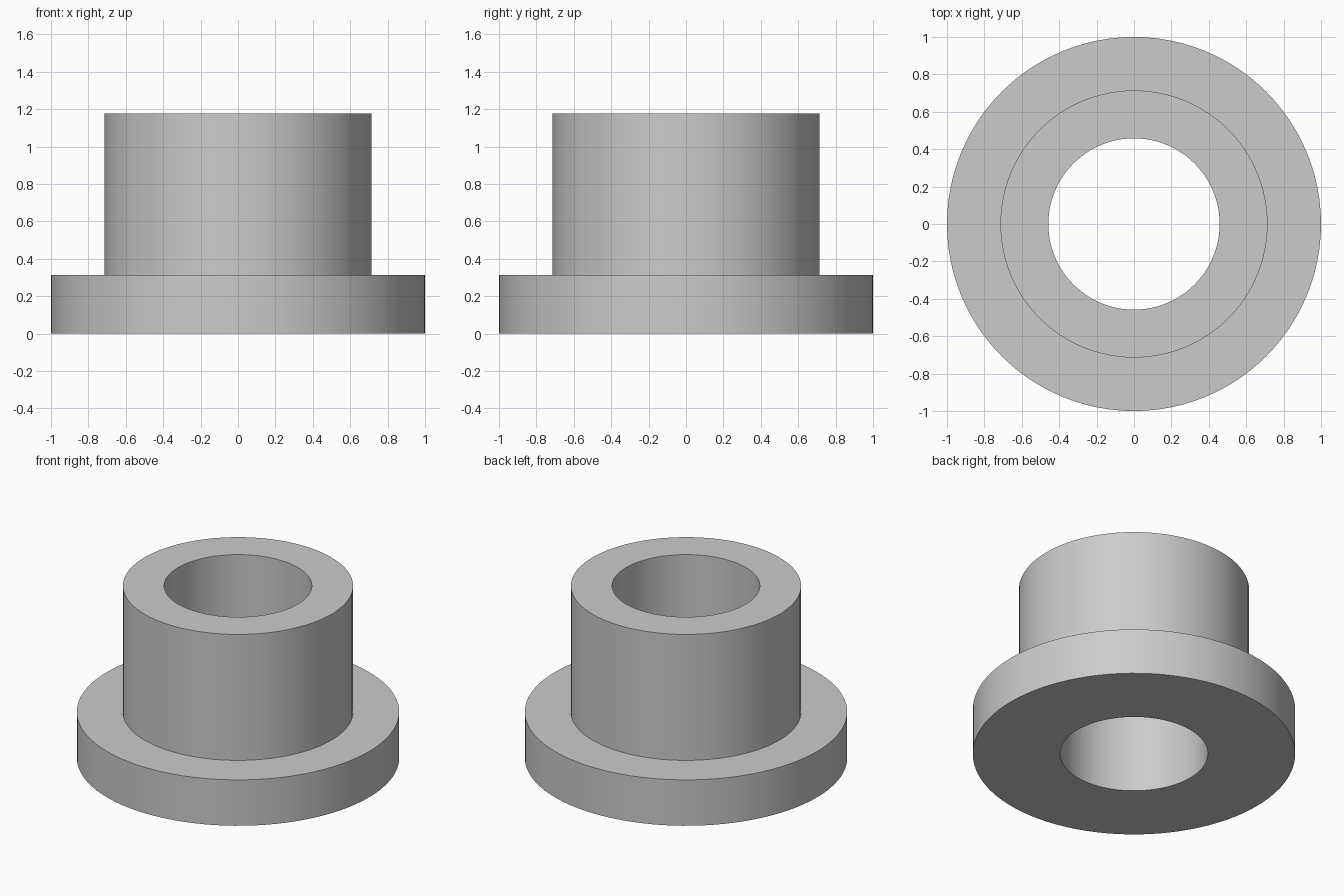
import bpy
import bmesh
from math import pi, radians

SEGMENTS = 96

default = bpy.data.objects.get("Cube")
if default:
    bpy.data.objects.remove(default, do_unlink=True)

# Plain grey material
grey = bpy.data.materials.new("plain grey")
grey.use_nodes = True
colour = (0.6, 0.6, 0.6, 1.0)
grey.diffuse_color = colour
grey.node_tree.nodes["Principled BSDF"].inputs["Base Color"].default_value = colour


def lathe(name, profile, material):
    """Spin a closed (radius, height) profile around the z axis."""
    bm = bmesh.new()
    verts = [bm.verts.new((r, 0, z)) for r, z in profile]
    edges = [bm.edges.new((v, verts[i - 1])) for i, v in enumerate(verts)]
    bmesh.ops.spin(bm, geom=verts + edges, cent=(0, 0, 0), axis=(0, 0, 1),
                   angle=2 * pi, steps=SEGMENTS, use_merge=True)
    bmesh.ops.remove_doubles(bm, verts=bm.verts, dist=1e-4)
    bmesh.ops.recalc_face_normals(bm, faces=bm.faces)
    mesh = bpy.data.meshes.new(name)
    bm.to_mesh(mesh)
    bm.free()
    mesh.materials.append(material)
    obj = bpy.data.objects.new(name, mesh)
    bpy.context.collection.objects.link(obj)
    bpy.ops.object.select_all(action="DESELECT")
    obj.select_set(True)
    bpy.context.view_layer.objects.active = obj
    bpy.ops.object.shade_smooth_by_angle(angle=radians(30))
    return obj


# Flanged sleeve: wide base flange, narrower collar, straight through bore
BORE, COLLAR, FLANGE = 0.458, 0.714, 1.0
FLANGE_TOP, TOP = 0.314, 1.176
lathe("flanged_bushing", [
    (BORE, 0), (FLANGE, 0), (FLANGE, FLANGE_TOP),
    (COLLAR, FLANGE_TOP), (COLLAR, TOP), (BORE, TOP),
], grey)
